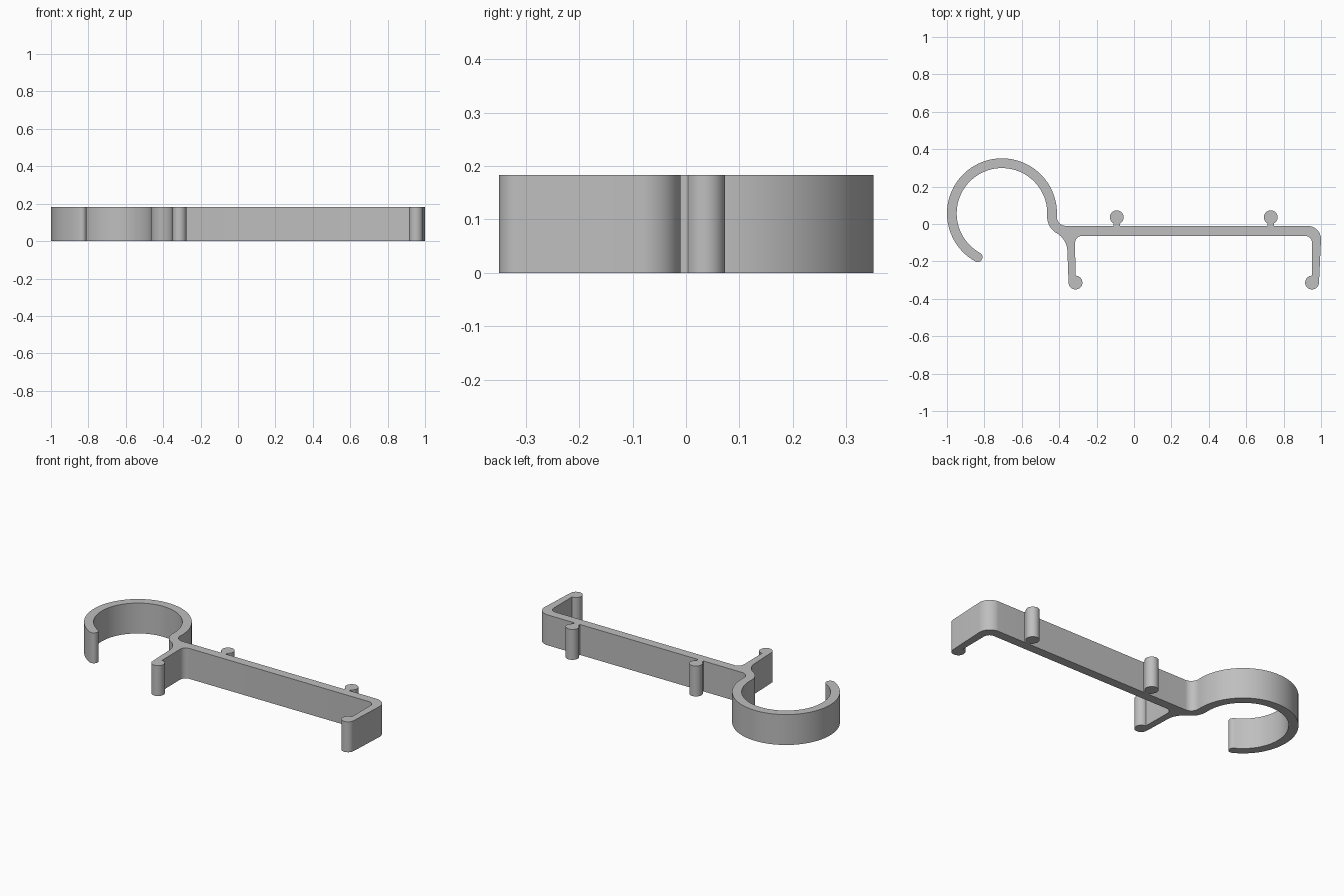
import bpy
import bmesh
from math import radians, cos, sin, ceil

cube = bpy.data.objects.get("Cube")
if cube:
    bpy.data.objects.remove(cube, do_unlink=True)

HEIGHT = 0.183
BAR_TOP, BAR_BOTTOM = -0.01, -0.064
HOOK = (-0.706, 0.057)
HOOK_OUT, HOOK_IN = 0.294, 0.242
HOOK_MID, HOOK_HALF = (HOOK_OUT + HOOK_IN) / 2, (HOOK_OUT - HOOK_IN) / 2
NECK = (-0.364, 0.0385)      # centre of the bend joining hook and bar
TIP, JOIN = 241, -3.1        # hook start and end angles
BEAD = 0.037


def arc(centre, r, start, end, step=5):
    """Points along an arc, angles in degrees."""
    n = max(2, ceil(abs(end - start) / step))
    angles = [radians(start + (end - start) * i / n) for i in range(n + 1)]
    return [(centre[0] + r * cos(a), centre[1] + r * sin(a)) for a in angles]


def peg(x):
    """Round peg on a short narrow neck above the bar."""
    half = BEAD * sin(radians(29))
    return ([(x - half, BAR_TOP)]
            + arc((x, 0.036), BEAD, 241, -61, 10)
            + [(x + half, BAR_TOP)])


# Outline, clockwise from the hook tip
outline = arc(HOOK, HOOK_OUT, TIP, JOIN, 4)
outline += arc(NECK, 0.0485, 180 + JOIN, 270, 8)
outline += peg(-0.092) + peg(0.731)

# Right-hand end: rounded corner, tapered leg, bead and inner fillet
outline += arc((0.928, -0.082), 0.072, 90, 0)
outline += arc((0.952, -0.313), BEAD, 0, -270, 10)
outline += arc((0.916, -0.1), 0.036, 0, 90, 10)

# Leg beside the hook: inner fillet, bead and flared root
outline += arc((-0.279, -0.1), 0.036, 90, 180, 10)
outline += arc((-0.313, -0.313), BEAD, 90, -180, 10)
outline += arc((-0.472, -0.149), 0.116, 0, 60)

# Inside of the bend and hook, then the rounded tip
outline += arc(NECK, 0.1005, 240, 180 + JOIN)
outline += arc(HOOK, HOOK_IN, JOIN, TIP, 4)
a = radians(TIP)
tip = (HOOK[0] + HOOK_MID * cos(a), HOOK[1] + HOOK_MID * sin(a))
outline += arc(tip, HOOK_HALF, TIP - 180, TIP - 360, 15)

# Extrude the outline into a solid clip
bm = bmesh.new()
base = bm.faces.new([bm.verts.new((x, y, 0)) for x, y in outline])
top = bmesh.ops.extrude_face_region(bm, geom=[base], use_keep_orig=True)
bmesh.ops.translate(bm, vec=(0, 0, HEIGHT),
                    verts=[g for g in top["geom"] if isinstance(g, bmesh.types.BMVert)])
bmesh.ops.remove_doubles(bm, verts=bm.verts, dist=0.0005)
bmesh.ops.recalc_face_normals(bm, faces=bm.faces)
bmesh.ops.triangulate(bm, faces=[f for f in bm.faces if len(f.verts) > 4])
mesh = bpy.data.meshes.new("hook_clip")
bm.to_mesh(mesh)
bm.free()

clip = bpy.data.objects.new("hook_clip", mesh)
bpy.context.collection.objects.link(clip)

grey = bpy.data.materials.new("plain grey")
grey.use_nodes = True
colour = (0.52, 0.52, 0.52, 1)
grey.diffuse_color = colour
grey.node_tree.nodes["Principled BSDF"].inputs["Base Color"].default_value = colour
mesh.materials.append(grey)

bpy.ops.object.select_all(action="DESELECT")
clip.select_set(True)
bpy.context.view_layer.objects.active = clip
bpy.ops.object.shade_smooth_by_angle(angle=radians(30))
